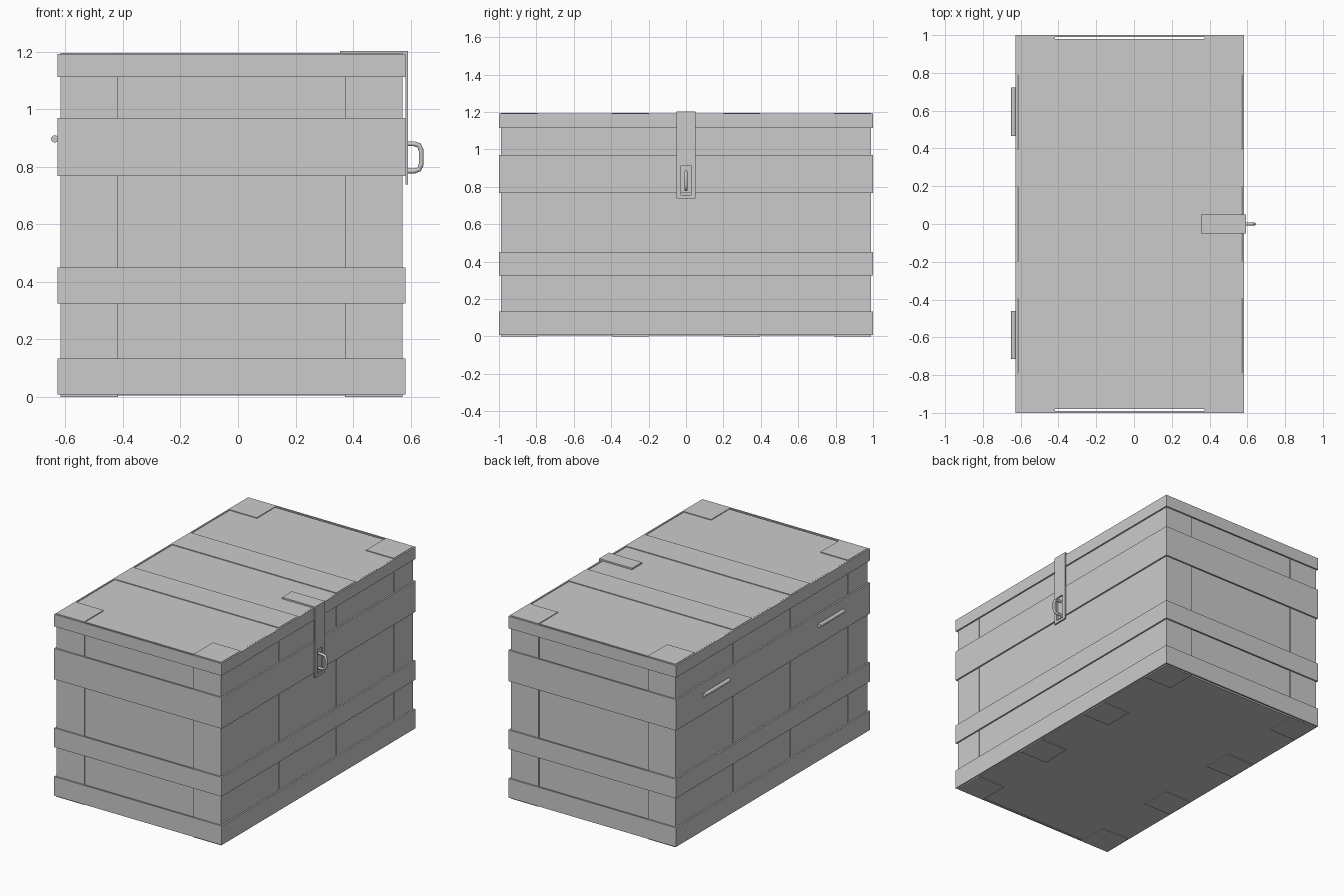
import bpy, bmesh
from mathutils import Vector

if "Cube" in bpy.data.objects:
    bpy.data.objects.remove(bpy.data.objects["Cube"])

# Chest centre line is slightly behind x = 0 because of the latch
CX = -0.0225
BODY = (-0.614, 0.569)      # recessed wall limits in x
STRAP = (-0.617, 0.572)     # strap faces in x
BAND = (-0.627, 0.582)      # band faces in x


def finish(name, bm):
    bmesh.ops.recalc_face_normals(bm, faces=bm.faces)
    mesh = bpy.data.meshes.new(name)
    bm.to_mesh(mesh)
    bm.free()
    ob = bpy.data.objects.new(name, mesh)
    bpy.context.collection.objects.link(ob)
    return ob


def box(name, x, y, z):
    bm = bmesh.new()
    bmesh.ops.create_cube(bm, size=1)
    lo, hi = Vector((x[0], y[0], z[0])), Vector((x[1], y[1], z[1]))
    for v in bm.verts:
        v.co = (lo + hi) / 2 + v.co * (hi - lo)
    return finish(name, bm)


def extrude_xz(name, points, y0, y1):
    bm = bmesh.new()
    face = bm.faces.new([bm.verts.new((x, y0, z)) for x, z in points])
    new = bmesh.ops.extrude_face_region(bm, geom=[face])["geom"]
    verts = [g for g in new if isinstance(g, bmesh.types.BMVert)]
    bmesh.ops.translate(bm, verts=verts, vec=(0, y1 - y0, 0))
    return finish(name, bm)


def ring(name, z0, z1):
    bm = bmesh.new()
    loops = []
    for (xa, xb), y, z in ((BAND, 1.0, z0), (BAND, 1.0, z1),
                           (STRAP, 0.99, z1), (STRAP, 0.99, z0)):
        loops.append([bm.verts.new((a, b, z)) for a, b in
                      ((xa, -y), (xb, -y), (xb, y), (xa, y))])
    for k in range(4):
        p, q = loops[k], loops[(k + 1) % 4]
        for i in range(4):
            j = (i + 1) % 4
            bm.faces.new((p[i], p[j], q[j], q[i]))
    return finish(name, bm)


def cut(ob, cutter):
    mod = ob.modifiers.new("cut", "BOOLEAN")
    mod.operation = "DIFFERENCE"
    mod.solver = "EXACT"
    mod.object = cutter


# Recessed box walls
body = box("chest_body", BODY, (-0.98, 0.98), (0.005, 1.19))

# Corner straps with foot and lid pads
for sx in ((STRAP[0], STRAP[0] + 0.2), (STRAP[1] - 0.2, STRAP[1])):
    for sy in ((-0.99, -0.79), (0.79, 0.99)):
        cut(box("corner_strap", sx, sy, (0, 1.195)), body)

# Straps running up the long sides and over the lid
a, b = STRAP
c, d = BODY
profile = [(a, 0), (a + 0.2, 0), (a + 0.2, 0.005), (c, 0.005), (c, 1.19),
           (d, 1.19), (d, 0.005), (b - 0.2, 0.005), (b - 0.2, 0), (b, 0),
           (b, 1.195), (a, 1.195)]
for y in (-0.395, 0.198):
    extrude_xz("cross_strap", profile, y, y + 0.197)

# Horizontal bands
for name, z0, z1 in (("bottom_band", 0.008, 0.133), ("lower_band", 0.325, 0.45),
                     ("upper_band", 0.768, 0.97), ("lid_band", 1.113, 1.192)):
    ring(name, z0, z1)

# Bent latch plate with slot
latch = extrude_xz("latch_plate", [(0.354, 1.193), (0.583, 1.193), (0.583, 0.738),
                                   (0.592, 0.738), (0.592, 1.203), (0.354, 1.203)],
                   -0.051, 0.051)
slot = box("latch_slot_cutter", (0.575, 0.60), (-0.028, 0.028), (0.755, 0.914))
slot.hide_render = True
slot.hide_set(True)
cut(latch, slot)

# Staple loop through the slot
curve = bpy.data.curves.new("latch_staple", "CURVE")
curve.dimensions = "3D"
curve.bevel_depth = 0.0085
curve.bevel_resolution = 2
curve.use_fill_caps = True
path = [(0.565, 0.785), (0.613, 0.785), (0.630, 0.791), (0.637, 0.808),
        (0.637, 0.857), (0.630, 0.874), (0.613, 0.880), (0.565, 0.880)]
spline = curve.splines.new("POLY")
spline.points.add(len(path) - 1)
for p, (x, z) in zip(spline.points, path):
    p.co = (x, 0, z, 1)
bpy.context.collection.objects.link(bpy.data.objects.new("latch_staple", curve))

# Hinge pins on the back
for y in (-0.588, 0.594):
    bpy.ops.mesh.primitive_cylinder_add(vertices=16, radius=0.0125, depth=0.256,
                                        location=(-0.6375, y, 0.897),
                                        rotation=(1.570796, 0, 0))
    bpy.context.object.name = "hinge_pin"
    bpy.ops.object.shade_smooth_by_angle()
